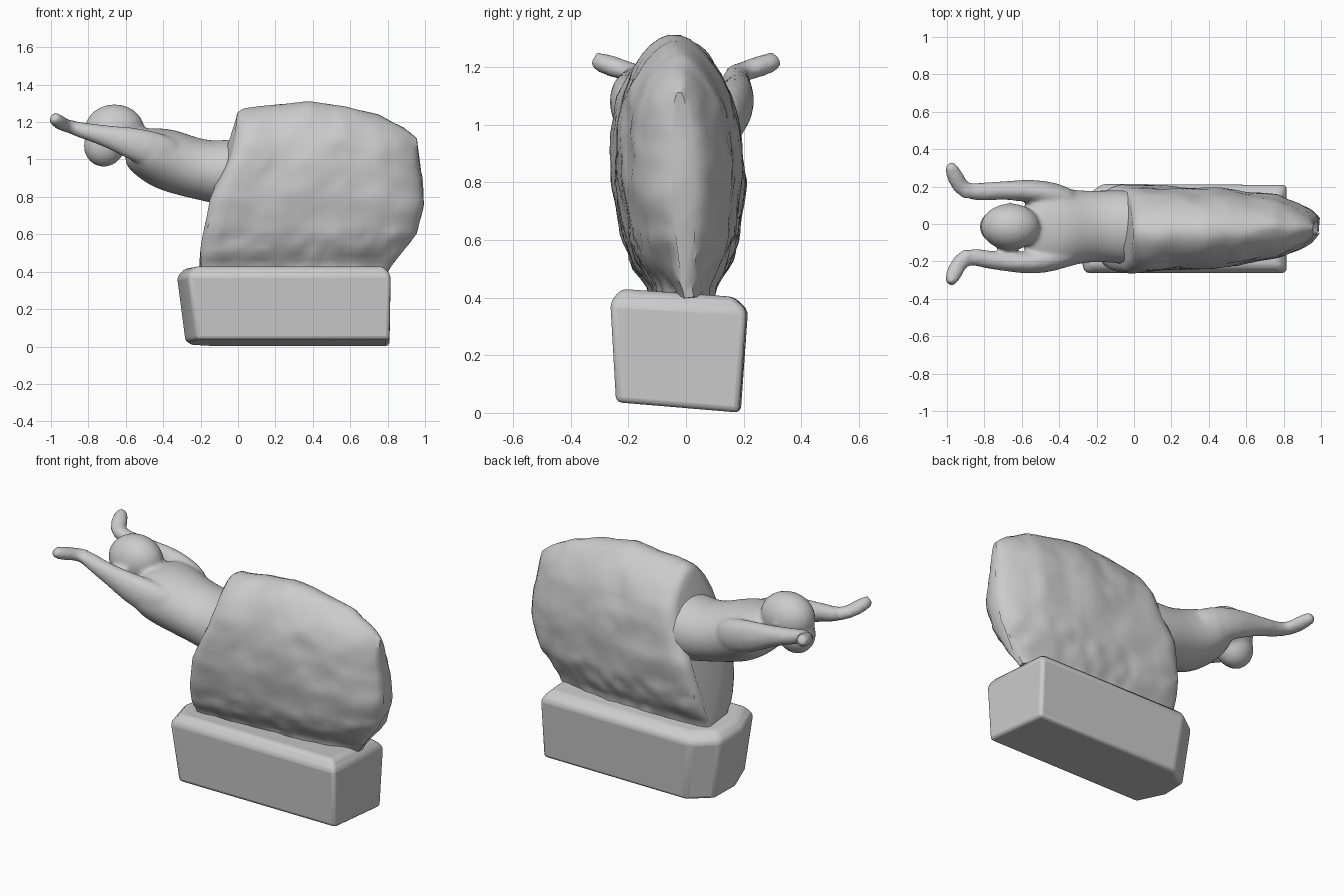
import bpy, bmesh, math
from mathutils import Vector, noise

if "Cube" in bpy.data.objects:
    bpy.data.objects.remove(bpy.data.objects["Cube"])


def lerp(table, t):
    """Piecewise interpolation through (t, value) pairs."""
    if t <= table[0][0]:
        return table[0][1]
    for (a, va), (b, vb) in zip(table, table[1:]):
        if t <= b:
            return va + (vb - va) * (t - a) / (b - a)
    return table[-1][1]


def skin(name, rings, angle=40, subdiv=0):
    """Bridge equal-length rings of points and cap both ends."""
    bm = bmesh.new()
    rows = [[bm.verts.new(p) for p in ring] for ring in rings]
    n = len(rows[0])
    for a, b in zip(rows, rows[1:]):
        for i in range(n):
            j = (i + 1) % n
            bm.faces.new((a[i], a[j], b[j], b[i]))
    bm.faces.new(rows[0][::-1])
    bm.faces.new(rows[-1])
    bmesh.ops.recalc_face_normals(bm, faces=bm.faces)
    me = bpy.data.meshes.new(name)
    bm.to_mesh(me)
    bm.free()
    ob = bpy.data.objects.new(name, me)
    bpy.context.collection.objects.link(ob)
    if subdiv:
        mod = ob.modifiers.new("Subdivision", "SUBSURF")
        mod.levels = mod.render_levels = subdiv
    bpy.ops.object.select_all(action='DESELECT')
    ob.select_set(True)
    bpy.context.view_layer.objects.active = ob
    bpy.ops.object.shade_smooth_by_angle(angle=math.radians(angle))
    return ob


def tube(name, stations, sides=12, subdiv=1):
    """Limb along stations of (x, y, z, half width, half height)."""
    pts = [Vector(s[:3]) for s in stations]
    rings = []
    for k, s in enumerate(stations):
        t = (pts[min(k + 1, len(pts) - 1)] - pts[max(k - 1, 0)]).normalized()
        side = Vector((0, 0, 1)).cross(t).normalized()
        up = t.cross(side)
        ring = []
        for i in range(sides):
            a = math.tau * i / sides
            ring.append(pts[k] + side * s[3] * math.cos(a) + up * s[4] * math.sin(a))
        rings.append(ring)
    return skin(name, rings, 50, subdiv)


def ball(name, loc, radii, tilt=0):
    bpy.ops.mesh.primitive_uv_sphere_add(segments=20, ring_count=12, location=loc, rotation=(0, tilt, 0))
    ob = bpy.context.object
    ob.name = name
    ob.scale = radii
    return ob


# Plinth: irregular plan with a clipped left end and slightly tilted faces
plan = [(-0.23, -0.25), (0.80, -0.25), (0.80, 0.20), (-0.14, 0.205), (-0.27, 0.11), (-0.29, -0.06)]
bottom = [(x + 0.01, y * 0.95 - 0.005, 0.017 - 0.08 * y) for x, y in plan]
middle = [(x * 1.02 - (0.03 if x < 0 else 0), y * 1.05, 0.37 - 0.06 * y) for x, y in plan]
top = [(x * 0.97, y * 0.86 - 0.01, 0.415 - 0.06 * y) for x, y in plan]
plinth = skin("plinth", [bottom, middle, top], 35)
bev = plinth.modifiers.new("Worn edges", "BEVEL")
bev.width, bev.segments = 0.02, 3

# Rough stone block: egg section swept from a blunt end to a narrow prow
left = [(0.40, -0.20), (0.46, -0.205), (0.58, -0.19), (0.8, -0.145), (1.0, -0.05), (1.12, -0.018), (1.27, 0.0)]
right = [(0.40, 0.80), (0.46, 0.84), (0.6, 0.955), (0.75, 0.99), (0.9, 0.985), (1.0, 0.965), (1.15, 0.95), (1.3, 0.93)]
crest = [(0, 1.25), (0.03, 1.275), (0.4, 1.31), (0.6, 1.285), (0.8, 1.24), (0.93, 1.17), (1, 1.11)]
taper = [(0, 0.76), (0.015, 0.92), (0.06, 1.0), (0.3, 0.95), (0.6, 0.88), (0.8, 0.71), (0.9, 0.54), (0.97, 0.34), (1, 0.15)]
girth = [(0, 0.11), (0.04, 0.115), (0.12, 0.17), (0.25, 0.21), (0.45, 0.235), (0.65, 0.225),
         (0.78, 0.20), (0.88, 0.155), (0.95, 0.10), (0.985, 0.055), (1, 0.02)]
us = [0, 0.015] + [0.04 + 0.92 * i / 34 for i in range(35)] + [0.98, 1]
vs = [i / 28 for i in range(27)] + [0.96, 0.985, 1]
rings = []
for u in us:
    ring = []
    for sgn, seq in ((-1, vs), (1, vs[::-1])):
        for v in seq:
            z = 0.40 + (lerp(crest, u) - 0.40) * v
            x0, x1 = lerp(left, z), lerp(right, z)
            x = x0 + (x1 - x0) * u
            p = Vector((x, sgn * 0.3, z))
            rough = 0.012 * noise.noise(p * 6) + (0.016 if z < 0.62 else 0.005) * noise.noise(p * 15)
            y = -0.015 + 0.02 * u - 0.03 * v + sgn * max(0.005, lerp(girth, v) * lerp(taper, u) + rough)
            ring.append((x + 0.6 * rough, y, z + 0.4 * rough))
    rings.append(ring)
skin("stone_block", rings, 50)

# Torso rising out of the block, broadening to the shoulders
parts = [tube("figure", [
    (0.08, -0.02, 0.91, 0.19, 0.19), (-0.03, -0.02, 0.93, 0.205, 0.19),
    (-0.15, -0.01, 0.935, 0.195, 0.165), (-0.28, -0.015, 0.965, 0.195, 0.165),
    (-0.38, -0.02, 1.00, 0.22, 0.17), (-0.47, -0.02, 1.03, 0.25, 0.15),
    (-0.54, -0.02, 1.055, 0.22, 0.12), (-0.59, -0.02, 1.07, 0.12, 0.085)], 16, 2)]

# Neck and head, chin tucked low towards the front
parts += [
    tube("neck", [(-0.50, -0.02, 1.07, 0.09, 0.09), (-0.62, -0.02, 1.10, 0.08, 0.09)]),
    ball("head", (-0.66, -0.015, 1.16), (0.16, 0.125, 0.135)),
    ball("face", (-0.715, -0.015, 1.075), (0.11, 0.095, 0.115), math.radians(15))]

# Outstretched arms with the hands turned outwards
for name, s, dy in (("arm_front", -1, -0.03), ("arm_back", 1, 0)):
    parts.append(tube(name, [
        (-0.30, s * 0.12 + dy, 1.01, 0.05, 0.08), (-0.42, s * 0.155 + dy, 1.04, 0.075, 0.11),
        (-0.56, s * 0.18 + dy, 1.085, 0.065, 0.095), (-0.68, s * 0.18 + dy * 0.8, 1.12, 0.052, 0.065),
        (-0.79, s * 0.175 + dy * 0.5, 1.145, 0.052, 0.05), (-0.87, s * 0.17, 1.165, 0.05, 0.042),
        (-0.915, s * 0.195, 1.18, 0.04, 0.032)], 10))
    parts.append(tube(name.replace("arm", "hand"), [
        (-0.88, s * 0.165, 1.17, 0.044, 0.038), (-0.93, s * 0.205, 1.185, 0.045, 0.036),
        (-0.955, s * 0.25, 1.20, 0.046, 0.038), (-0.975, s * 0.295, 1.215, 0.038, 0.036),
        (-0.985, s * 0.32, 1.225, 0.022, 0.028)], 8, 0))

# Fuse the limbs into one carved figure
bpy.ops.object.select_all(action='DESELECT')
for ob in parts:
    ob.select_set(True)
bpy.context.view_layer.objects.active = parts[0]
bpy.ops.object.convert(target='MESH')
bpy.ops.object.join()
figure = bpy.context.object
fuse = figure.modifiers.new("Fuse", "REMESH")
fuse.mode, fuse.voxel_size, fuse.use_smooth_shade = 'VOXEL', 0.013, True
soft = figure.modifiers.new("Soften", "SMOOTH")
soft.factor, soft.iterations = 0.5, 5
